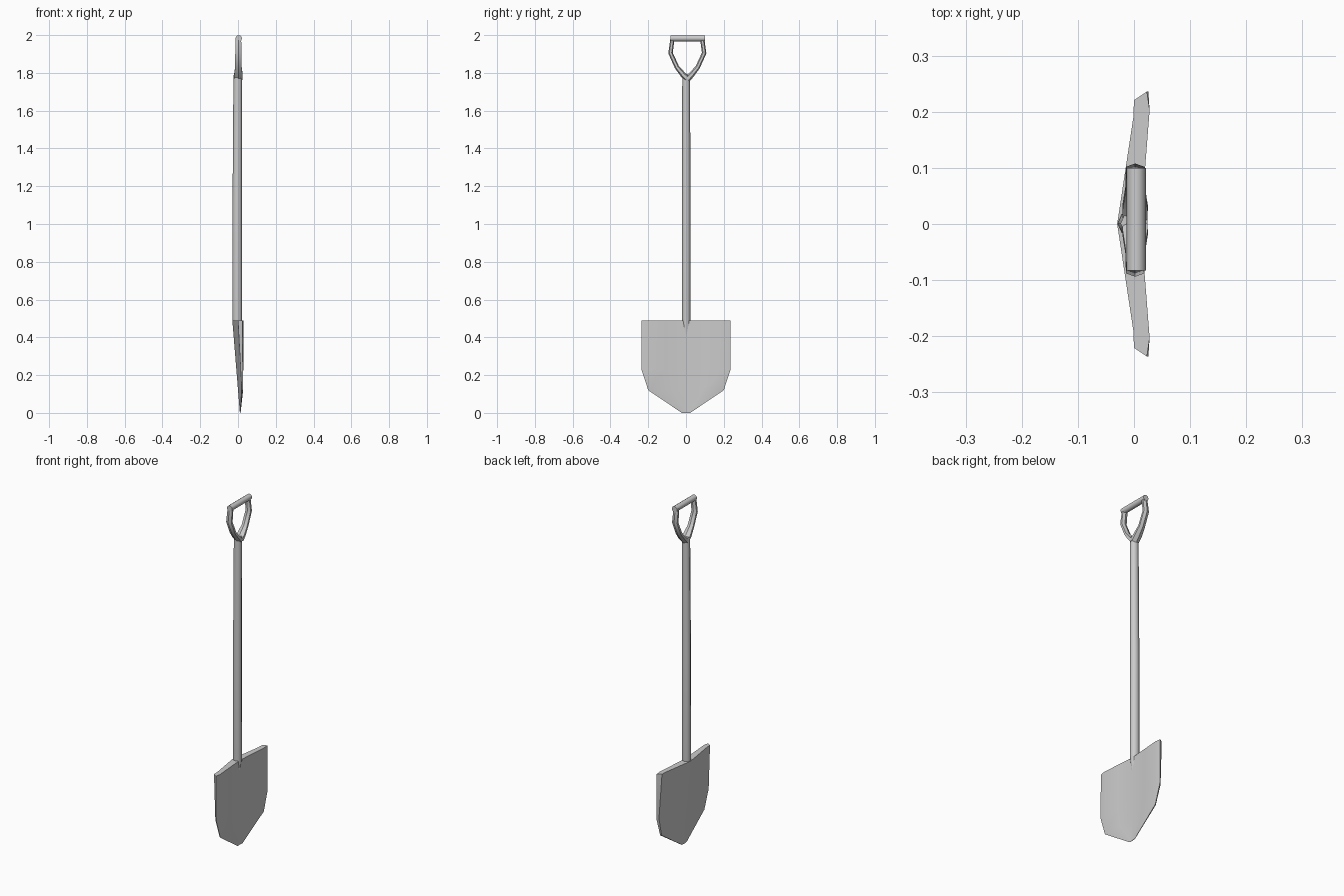
import bpy, bmesh
from math import sin, cos, pi, radians
from mathutils import Vector

cube = bpy.data.objects.get("Cube")
if cube:
    bpy.data.objects.remove(cube)

grey = bpy.data.materials.new("plain grey")
grey.use_nodes = True
grey.diffuse_color = (0.6, 0.6, 0.6, 1)
grey.node_tree.nodes["Principled BSDF"].inputs["Base Color"].default_value = (0.6, 0.6, 0.6, 1)


def loft(name, rings, angle):
    """Skin a list of equal-length point rings and cap both ends."""
    bm = bmesh.new()
    rows = [[bm.verts.new(p) for p in ring] for ring in rings]
    for low, high in zip(rows, rows[1:]):
        for i in range(len(low)):
            j = (i + 1) % len(low)
            bm.faces.new((low[i], low[j], high[j], high[i]))
    bm.faces.new(rows[0])
    bm.faces.new(rows[-1])
    bmesh.ops.recalc_face_normals(bm, faces=bm.faces)
    mesh = bpy.data.meshes.new(name)
    bm.to_mesh(mesh)
    bm.free()
    mesh.materials.append(grey)
    obj = bpy.data.objects.new(name, mesh)
    bpy.context.collection.objects.link(obj)
    bpy.ops.object.select_all(action='DESELECT')
    bpy.context.view_layer.objects.active = obj
    obj.select_set(True)
    bpy.ops.object.shade_smooth_by_angle(angle=radians(angle))
    return obj


def ring(centre, u, v, sides):
    """Elliptical ring around centre spanned by the vectors u and v."""
    turns = [2 * pi * i / sides for i in range(sides)]
    return [Vector(centre) + Vector(u) * cos(a) + Vector(v) * sin(a) for a in turns]


# Shaft, with a socket that tapers to a point inside the blade
shaft = [(0.3, 0.003, 0.002), (0.4, -0.003, 0.015), (0.5, -0.004, 0.026),
         (1.1, -0.004, 0.025), (1.79, -0.001, 0.023)]
loft("shaft", [ring((x, 0.001, z), (r, 0, 0), (0, r * 0.9, 0), 8)
               for z, x, r in shaft], 50)

# Grip bar across the top
loft("grip", [ring((0.004, y, 1.983), (0.017, 0, 0), (0, 0, 0.017), 10)
              for y in (-0.083, 0.1)], 50)

# Two bowed arms joining the shaft to the grip: y, z, depth, thickness
arm = [(0.0, 1.768, 0.025, 0.018), (0.022, 1.79, 0.026, 0.015),
       (0.055, 1.83, 0.02, 0.012), (0.089, 1.905, 0.019, 0.012),
       (0.078, 1.985, 0.017, 0.011)]
for side, word in ((1, "left"), (-1, "right")):
    rings = []
    for i, (y, z, depth, thick) in enumerate(arm):
        before, after = arm[max(i - 1, 0)], arm[min(i + 1, len(arm) - 1)]
        out = Vector((0, after[1] - before[1], before[0] - after[0])).normalized()
        out.y *= side
        rings.append(ring((0.002, 0.007 + side * y, z), out * thick,
                          (depth, 0, 0), 6))
    loft("handle_arm_" + word, rings, 35)


# Blade: a bowed wedge, thick at the top and thin at the point
def bow(y):
    return 0.012 + 0.016 * min(abs(y), 0.205) / 0.205


rings = []
for z, half in ((0.0, 0.022), (0.12, 0.2), (0.23, 0.236), (0.49, 0.236)):
    taper = 0.05 + 0.95 * z / 0.49
    hollow, back = [], []
    columns = (half, min(0.203, half * 0.96), half * 0.45)
    signed = [-y for y in columns] + [0] + list(reversed(columns))
    for y in signed:
        rim = abs(y) == half
        hollow.append((bow(y) - (0.005 * taper if rim else 0), y, z))
        yb = y * (1 - 0.065 * taper)
        depth = (0.042 - 0.014 * min(abs(y) / 0.22, 1)) * taper
        back.append((bow(y) - depth, yb, z))
    rings.append(hollow + back[::-1])
loft("blade", rings, 30)
